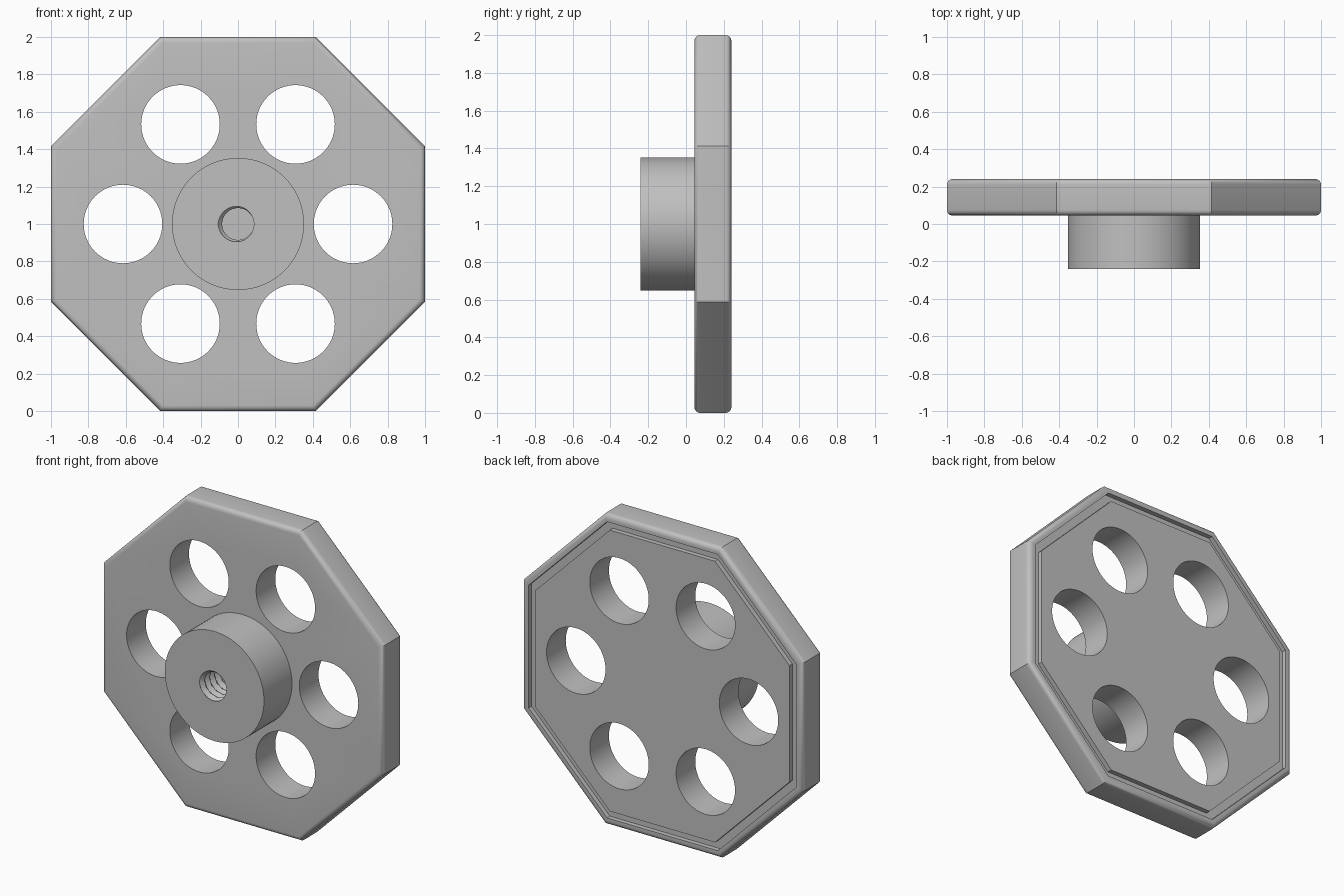
import bpy
import bmesh
from math import pi, cos, sin

if "Cube" in bpy.data.objects:
    bpy.data.objects.remove(bpy.data.objects["Cube"], do_unlink=True)

CENTRE_Z = 1.0
FRONT, BACK = 0.045, 0.24
HUB_FRONT = -0.24

grey = bpy.data.materials.new("light grey")
grey.use_nodes = True
colour = (0.53, 0.53, 0.53, 1)
grey.diffuse_color = colour
grey.node_tree.nodes["Principled BSDF"].inputs["Base Color"].default_value = colour


def ring(bm, sides, y, radius, turn=0.0, cx=0.0, cz=CENTRE_Z):
    """Ring of vertices around the y axis; radius may depend on the angle."""
    verts = []
    for i in range(sides):
        a = 2 * pi * i / sides + turn
        r = radius(a) if callable(radius) else radius
        verts.append(bm.verts.new((cx + r * cos(a), y, cz + r * sin(a))))
    return verts


def loft(bm, rings, cap_start=True, cap_end=True):
    """Join successive rings with quads and close the ends."""
    n = len(rings[0])
    for lower, upper in zip(rings, rings[1:]):
        for i in range(n):
            j = (i + 1) % n
            bm.faces.new((lower[i], lower[j], upper[j], upper[i]))
    if cap_start:
        bm.faces.new(rings[0])
    if cap_end:
        bm.faces.new(rings[-1])


def make_object(name, bm):
    bmesh.ops.recalc_face_normals(bm, faces=bm.faces)
    mesh = bpy.data.meshes.new(name)
    bm.to_mesh(mesh)
    bm.free()
    mesh.materials.append(grey)
    obj = bpy.data.objects.new(name, mesh)
    bpy.context.collection.objects.link(obj)
    return obj


def activate(obj):
    bpy.ops.object.select_all(action='DESELECT')
    obj.select_set(True)
    bpy.context.view_layer.objects.active = obj


# Octagonal plate: rounded rims, with a seal groove in the back
FILLET, STEPS = 0.03, 6
arc = [pi / 2 * i / STEPS for i in range(STEPS + 1)]
profile = [(1 - FILLET + FILLET * sin(t), FRONT + FILLET - FILLET * cos(t)) for t in arc]
profile += [(1 - FILLET + FILLET * cos(t), BACK - FILLET + FILLET * sin(t)) for t in arc]
GROOVE_OUTER, GROOVE_INNER, GROOVE_DEPTH = 0.953, 0.905, 0.03
profile += [(GROOVE_OUTER, BACK), (GROOVE_OUTER, BACK - GROOVE_DEPTH),
            (GROOVE_INNER, BACK - GROOVE_DEPTH), (GROOVE_INNER, BACK)]
bm = bmesh.new()
loft(bm, [ring(bm, 8, y, apothem / cos(pi / 8), pi / 8) for apothem, y in profile])
plate = make_object("octagonal_plate", bm)

# Six round lightening holes cut through the plate
bm = bmesh.new()
for k in range(6):
    cx, cz = 0.615 * cos(k * pi / 3), CENTRE_Z + 0.615 * sin(k * pi / 3)
    loft(bm, [ring(bm, 64, y, 0.21, cx=cx, cz=cz) for y in (FRONT - 0.1, BACK + 0.1)])
cutter = make_object("hole_cutter", bm)
cutter.hide_render = True
activate(plate)
cut = plate.modifiers.new("holes", 'BOOLEAN')
cut.operation = 'DIFFERENCE'
cut.solver = 'EXACT'
cut.object = cutter
bpy.ops.object.modifier_apply(modifier=cut.name)
bpy.data.objects.remove(cutter, do_unlink=True)

# Hub with a blind threaded bore
PITCH, BORE, THREAD = 0.05, 0.085, 0.022
SIDES, SAMPLES, DEPTH = 64, 64, 0.27


def thread_radius(depth):
    def radius(a):
        phase = (depth / PITCH - a / (2 * pi)) % 1.0
        return BORE + THREAD * max(0.0, 1 - abs(2 * phase - 1) * 1.15)
    return radius


bm = bmesh.new()
rings = [ring(bm, SIDES, FRONT, 0.353), ring(bm, SIDES, HUB_FRONT, 0.353)]
for i in range(SAMPLES + 1):
    d = DEPTH * i / SAMPLES
    rings.append(ring(bm, SIDES, HUB_FRONT + d, thread_radius(d)))
loft(bm, rings, cap_start=False)
hub = make_object("threaded_hub", bm)

# Smooth curved faces, keeping edges sharp
for obj in (plate, hub):
    activate(obj)
    bpy.ops.object.shade_smooth_by_angle(angle=pi / 6)
